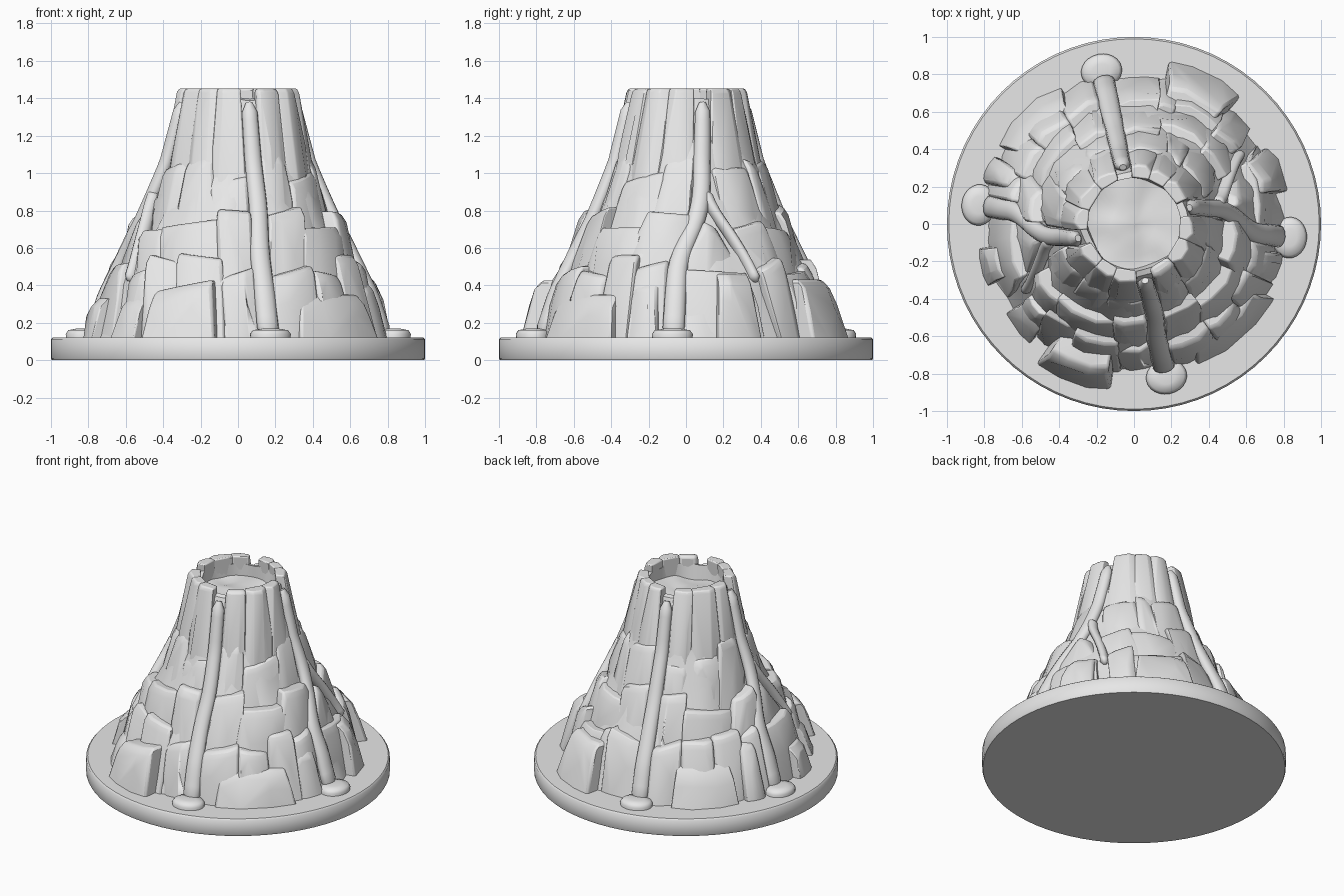
import bpy, bmesh, math, random
from mathutils import Vector, noise

if "Cube" in bpy.data.objects:
    bpy.data.objects.remove(bpy.data.objects["Cube"])

random.seed(11)
stone = bpy.data.materials.new("pale_grey_stone")
stone.diffuse_color = (0.8, 0.8, 0.8, 1)
stone.use_nodes = True
stone.node_tree.nodes["Principled BSDF"].inputs["Base Color"].default_value = stone.diffuse_color

CORE = [(.1, .79), (.35, .705), (.55, .605), (.75, .505), (1.05, .38), (1.4, .29)]


def interp(table, z):
    if z <= table[0][0]:
        return table[0][1]
    for (z0, v0), (z1, v1) in zip(table, table[1:]):
        if z <= z1:
            return v0 + (v1 - v0) * (z - z0) / (z1 - z0)
    return table[-1][1]


def polar(a, r, z):
    return Vector((r * math.cos(math.radians(a)), r * math.sin(math.radians(a)), z))


def finish(obj, angle=45):
    obj.data.materials.append(stone)
    bpy.ops.object.select_all(action='DESELECT')
    obj.select_set(True)
    bpy.context.view_layer.objects.active = obj
    bpy.ops.object.shade_smooth_by_angle(angle=math.radians(angle))


def from_bmesh(name, bm):
    bmesh.ops.recalc_face_normals(bm, faces=bm.faces[:])
    mesh = bpy.data.meshes.new(name)
    bm.to_mesh(mesh)
    bm.free()
    obj = bpy.data.objects.new(name, mesh)
    bpy.context.collection.objects.link(obj)
    return obj


def skin(name, rings):
    """Closed surface through rings of points."""
    bm = bmesh.new()
    rings = [[bm.verts.new(p) for p in ring] for ring in rings]
    n = len(rings[0])
    for lo, hi in zip(rings, rings[1:]):
        for i in range(n):
            j = (i + 1) % n
            bm.faces.new((lo[i], lo[j], hi[j], hi[i]))
    bm.faces.new(rings[0][::-1])
    bm.faces.new(rings[-1])
    return from_bmesh(name, bm)


def lathe(name, profile, seg, wobble=0.0):
    rings = []
    for r, z in profile:
        ring = [polar(360 * i / seg, r, z) for i in range(seg)]
        for p in ring:
            k = wobble * noise.noise(p * 7)
            p.x, p.y, p.z = p.x * (1 + k), p.y * (1 + k), p.z + k * .3
        rings.append(ring)
    return skin(name, rings)


# round base
finish(lathe("base_disk", [(.995, 0), (1, .01), (1, .112), (.99, .122)], 72))

# mountain core with crater
profile = [(interp(CORE, z), z) for z in (.1, .25, .4, .55, .7, .85, 1, 1.15, 1.3)]
profile += [(.285, 1.395), (.25, 1.40), (.245, 1.31), (.18, 1.305), (.12, 1.31), (.06, 1.305), (.01, 1.31)]
finish(lathe("mountain_core", profile, 48, .08))

# lava stream bearings (height, degrees), counter-clockwise from the front
FRONT = [(.12, 282), (.6, 281), (.8, 283), (1.4, 281)]
RIGHT = [(.12, 355), (.55, 356), (.7, 364), (.85, 370), (1.4, 377)]
RIGHT_FORK = [(.12, 396), (.42, 394), (.6, 389), (.75, 381), (.88, 372), (1.4, 377)]
BACK = [(.12, 462), (1.4, 461)]
LEFT = [(z, a + 178) for z, a in RIGHT]
LEFT_FORK = [(z, a + 178) for z, a in RIGHT_FORK]
FRONT_END = [(z, a + 360) for z, a in FRONT]


def rock(name, bearing, z0, z1, r0, r1, width=.018, tilt=0.0, depth=.17, shelf=.03):
    """Hull of a curved slab; bearing(f, z) gives the degrees at fraction f."""
    bm = bmesh.new()
    rim = z1 > 1.4
    lean = random.uniform(-.018, .018) * (not rim)
    for t in (0, .55, 1):
        z = z0 + (z1 - z0) * t
        r = r0 + (r1 - r0) * t
        for f in (0, .3, .7, 1):
            a = bearing(f, z)
            rr = r + lean * (f - .5) * 2 + random.uniform(-.01, .01) - .012 * (f in (0, 1))
            zz = z + tilt * (f - .5) * t + random.uniform(-.015, .015) * (t == .55)
            if t == 1:
                # sloping shoulder
                bm.verts.new(polar(a, rr, zz - (.02 if rim else .045)))
                bm.verts.new(polar(a, rr - (.012 if rim else shelf), zz))
            else:
                bm.verts.new(polar(a, rr, zz))
            inner = .25 if rim and t == 1 else max(rr - depth, .28)
            bm.verts.new(polar(a, inner, zz))
    hull = bmesh.ops.convex_hull(bm, input=bm.verts[:])
    junk = {g for g in hull["geom_interior"] + hull["geom_unused"]
            if isinstance(g, bmesh.types.BMVert)}
    bmesh.ops.delete(bm, geom=list(junk), context='VERTS')
    bmesh.ops.dissolve_limit(bm, angle_limit=math.radians(7),
                             verts=bm.verts[:], edges=bm.edges[:])
    obj = from_bmesh(name, bm)
    mod = obj.modifiers.new("rounded_edges", 'BEVEL')
    mod.width, mod.segments = width, 2
    mod.limit_method, mod.angle_limit = 'ANGLE', math.radians(28)
    finish(obj)


# rock tiers between the streams: bottom, top, variation, radii, rocks per sector
TIERS = [("rim_column", .68, 1.452, 0, .475, .322, 3),
         ("upper_rock", .5, 1.03, .075, .565, .435, 3),
         ("middle_rock", .25, .75, .075, .70, .585, 3),
         ("lower_rock", .1, .52, .06, .80, .705, 4)]
for name, z0, z1, vary, r0, r1, count in TIERS:
    sectors = [(FRONT, RIGHT, count), (RIGHT_FORK, BACK, count),
               (BACK, LEFT, count), (LEFT_FORK, FRONT_END, count)]
    if z1 < .8:
        sectors += [(RIGHT, RIGHT_FORK, 1), (LEFT, LEFT_FORK, 1)]
    number = 0
    for left, right, n in sectors:
        cuts = [0] + [(i + random.uniform(-.25, .25)) / n for i in range(1, n)] + [1]
        for i in range(n):
            def bearing(f, z):
                gap = math.degrees(.052 / (interp(CORE, z) + .05))
                lo, hi = interp(left, z) + gap, interp(right, z) - gap
                t = cuts[i] + (cuts[i + 1] - cuts[i]) * (-.01 + 1.02 * f)
                return lo + (hi - lo) * t
            number += 1
            # taller rocks sit further in, so the tops follow the slope
            dz = random.uniform(-vary, vary)
            dr = random.uniform(-.015, .015) * (vary > 0)
            rock(f"{name}_{number}", bearing, z0, z1 + dz, r0 + dr, r1 + dr - .4 * dz,
                 tilt=random.uniform(-.07, .07) * (vary > 0))

# large boulders around the foot: start and end bearing, top, lower and upper radius
BOULDERS = [(235, 262, .40, .91, .85), (294, 332, .35, .85, .78), (335, 349, .42, .81, .74),
            (12, 30, .46, .85, .76), (50, 78, .43, .90, .81), (118, 150, .38, .85, .77),
            (154, 165, .48, .85, .74), (189, 203, .33, .86, .80), (215, 229, .33, .85, .78)]
for n, (a0, a1, top, r0, r1) in enumerate(BOULDERS, 1):
    rock(f"foot_boulder_{n}", lambda f, z: a0 + (a1 - a0) * (f + (.5 - f) * .15 * (z - .1) / .3),
         .1, top, r0, r1, width=.03, tilt=.06 if n == 1 else 0, depth=.27, shelf=.045)


# flattened lava streams running down the valleys
def stream(name, bearings, z0, z1, w0, w1, lift):
    rings = []
    for i in range(25):
        t = i / 24
        z = z1 + (z0 - z1) * t
        # averaged bearing gives soft bends
        a = sum(interp(bearings, min(max(z + d, z0), z1)) for d in (-.08, -.04, 0, .04, .08)) / 5
        r = interp(CORE, z) + lift
        out = Vector((math.cos(math.radians(a)), math.sin(math.radians(a)), .45)).normalized()
        side = Vector((-math.sin(math.radians(a)), math.cos(math.radians(a)), 0))
        end = .45 if i in (0, 24) else 1
        w = (w0 + (w1 - w0) * t) * end
        rings.append([polar(a, r, z) + side * w * math.cos(k * math.pi / 6)
                      + out * .038 * end * math.sin(k * math.pi / 6) for k in range(12)])
    finish(skin(name, rings), 60)


for label, path in zip(("front", "right", "back", "left"), (FRONT, RIGHT, BACK, LEFT)):
    stream(label + "_lava_stream", path, .12, 1.375, .042, .06, .012)
    # puddle where the stream meets the base
    a = path[0][1]
    pool = lathe(label + "_lava_pool", [(.112, .1), (.116, .14), (.1, .16), (.05, .168)], 24)
    pool.location = polar(a, .835, 0)
    pool.rotation_euler.z = math.radians(a)
    pool.scale = (.8, .95, 1)
    finish(pool, 60)

# side forks of the right and left streams
stream("right_lava_fork", RIGHT_FORK, .42, .9, .035, .028, .008)
stream("left_lava_fork", LEFT_FORK, .42, .9, .035, .028, .008)
